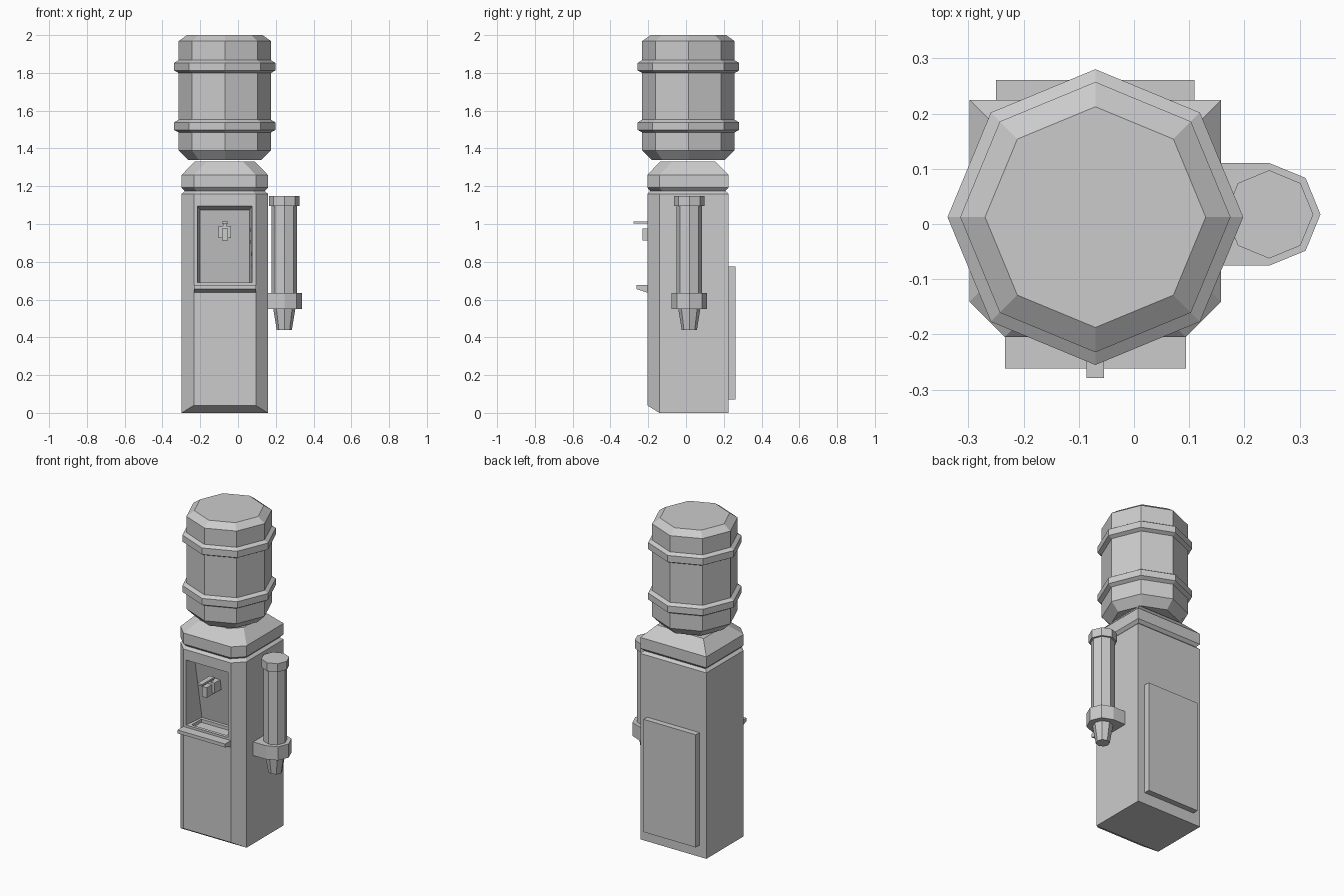
import bpy, bmesh, math

if "Cube" in bpy.data.objects:
    bpy.data.objects.remove(bpy.data.objects["Cube"])

CX = -0.07  # centre line of cabinet and bottle


def loft(name, rings):
    """Skin a list of equal-length point rings and cap both ends."""
    bm = bmesh.new()
    vs = [[bm.verts.new(p) for p in r] for r in rings]
    n = len(rings[0])
    for a, b in zip(vs, vs[1:]):
        for i in range(n):
            j = (i + 1) % n
            bm.faces.new((a[i], a[j], b[j], b[i]))
    bm.faces.new(vs[0][::-1])
    bm.faces.new(vs[-1])
    bmesh.ops.remove_doubles(bm, verts=bm.verts[:], dist=1e-5)
    bmesh.ops.recalc_face_normals(bm, faces=bm.faces[:])
    me = bpy.data.meshes.new(name)
    bm.to_mesh(me)
    bm.free()
    ob = bpy.data.objects.new(name, me)
    bpy.context.collection.objects.link(ob)
    return ob


def box(name, x0, x1, y0, y1, z0, z1):
    return loft(name, [[(x0, y0, z), (x1, y0, z), (x1, y1, z), (x0, y1, z)] for z in (z0, z1)])


def octagon(name, cx, cy, profile):
    """Eight-sided lathe of (radius, z) pairs."""
    return loft(name, [[(cx + r * math.cos(i * math.pi / 4), cy + r * math.sin(i * math.pi / 4), z)
                        for i in range(8)] for r, z in profile])


def plan(inset, z):
    """Cabinet outline: square back corners, chamfered front corners."""
    w, f, b, c = 0.228 - inset, -0.205 + inset, 0.225 - inset, 0.064
    return [(CX - w + c, f, z), (CX + w - c, f, z), (CX + w, f + c, z),
            (CX + w, b, z), (CX - w, b, z), (CX - w, f + c, z)]


def cut(target, cutter):
    cutter.hide_render = True
    mod = target.modifiers.new("cut", 'BOOLEAN')
    mod.operation, mod.solver, mod.object = 'DIFFERENCE', 'EXACT', cutter
    bpy.context.view_layer.objects.active = target
    bpy.ops.object.modifier_apply(modifier=mod.name)
    bpy.data.objects.remove(cutter, do_unlink=True)


# Cabinet: toe slope, straight body, groove, sloped cap
L, R, F, B = CX - 0.228, CX + 0.228, -0.141, 0.225
foot = [(L, F, 0), (R, F, 0), (R, F, 0), (R, B, 0), (L, B, 0), (L, F, 0)]
cabinet = loft("cabinet", [foot, plan(0, 0.04), plan(0, 1.16), plan(0.016, 1.175),
                           plan(0, 1.192), plan(0, 1.26), plan(0.068, 1.33)])

# Dispensing niche with sloping back, and drip well in its floor
cut(cabinet, loft("niche_cutter", [
    [(-0.216, -0.21, 0.69), (0.076, -0.21, 0.69), (0.076, -0.21, 1.097), (-0.216, -0.21, 1.097)],
    [(-0.2, -0.07, 0.69), (0.06, -0.07, 0.69), (0.06, -0.14, 1.075), (-0.2, -0.14, 1.075)]]))
cut(cabinet, box("well_cutter", -0.19, 0.05, -0.185, -0.09, 0.67, 0.72))

# Drip ledge
lip = [(-0.2, 0.635), (-0.262, 0.655), (-0.262, 0.676), (-0.2, 0.676)]
loft("drip_ledge", [[(x, y, z) for y, z in lip] for x in (CX - 0.164, CX + 0.164)])

# Tap: body, spout, lever
box("tap_body", CX - 0.034, CX + 0.034, -0.18, -0.1, 0.925, 0.99)
box("tap_spout", CX - 0.016, CX + 0.016, -0.23, -0.16, 0.912, 0.975)
box("tap_stem", CX - 0.01, CX + 0.01, -0.18, -0.155, 0.98, 1.005)
box("tap_lever", CX - 0.016, CX + 0.016, -0.279, -0.155, 1.002, 1.013)

# Rear service panel
box("back_panel", -0.25, 0.11, 0.22, 0.261, 0.072, 0.775)

# Water bottle with two raised bands
octagon("water_bottle", CX, 0.0125, [
    (0.195, 1.34), (0.245, 1.39), (0.245, 1.485), (0.268, 1.498), (0.268, 1.538), (0.245, 1.552),
    (0.245, 1.80), (0.268, 1.812), (0.268, 1.853), (0.245, 1.867), (0.245, 1.968), (0.2, 2.0)])

# Cup dispenser: tube with cap, bracket collar, hanging cup
DX, DY = 0.245, 0.0175
octagon("cup_tube", DX, DY, [(0.068, 0.6), (0.068, 1.095), (0.08, 1.095), (0.08, 1.147)])
octagon("cup", DX, DY, [(0.04, 0.438), (0.06, 0.56)])
collar = [(0.15, -0.093), (DX, -0.093), (DX + 0.066, -0.066), (DX + 0.093, 0),
          (DX + 0.066, 0.066), (DX, 0.093), (0.15, 0.093)]
loft("cup_bracket", [[(x, DY + y, z) for x, y in collar] for z in (0.55, 0.635)])
